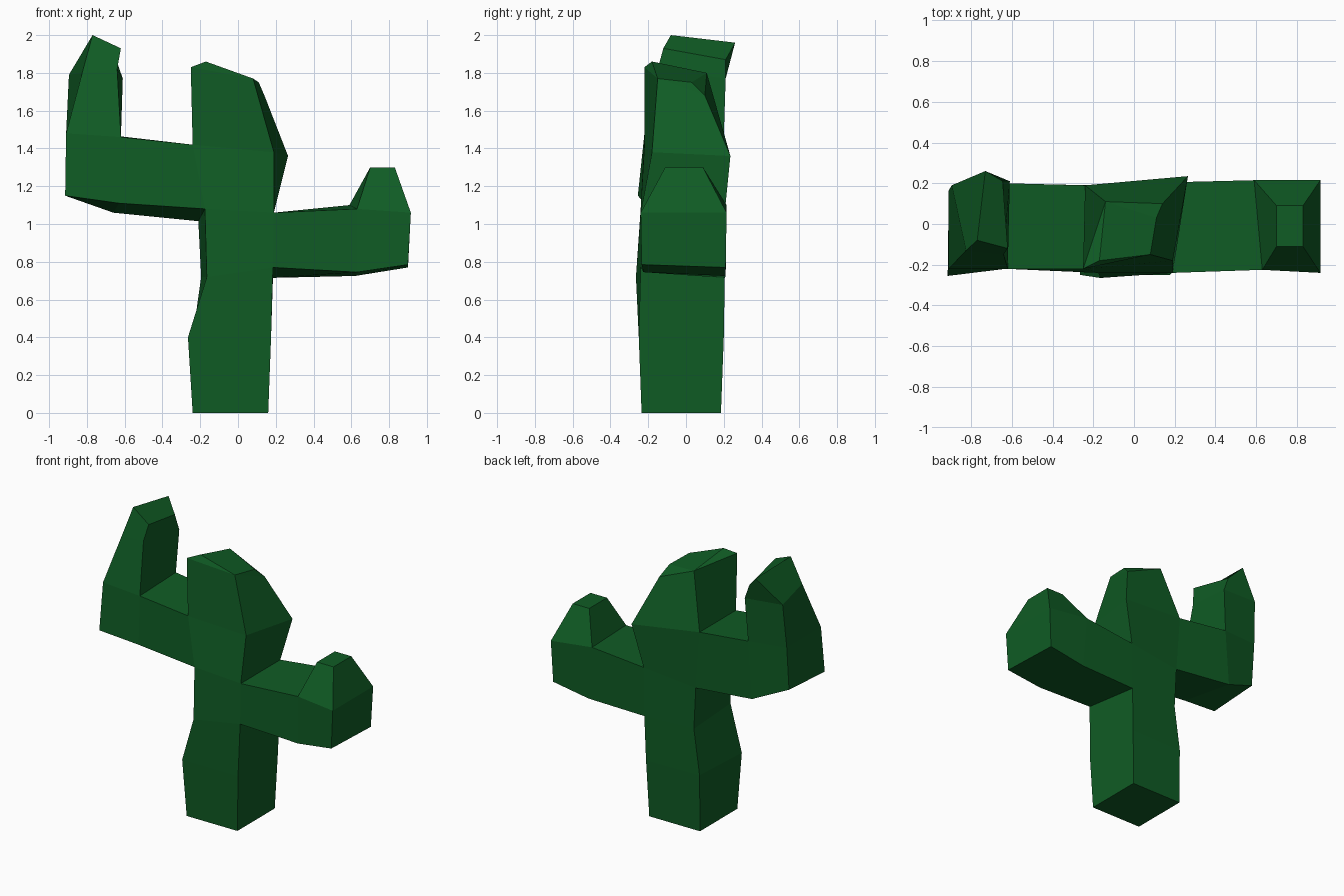
import bpy
import bmesh
from mathutils import Vector

default_cube = bpy.data.objects.get("Cube")
if default_cube:
    bpy.data.objects.remove(default_cube, do_unlink=True)

green = bpy.data.materials.new("cactus green")
green.use_nodes = True
colour = (0.005, 0.107, 0.018, 1.0)
green.diffuse_color = colour
green.node_tree.nodes["Principled BSDF"].inputs["Base Color"].default_value = colour

bm = bmesh.new()


def loft(rings, cap_start=False, cap_end=True):
    """Skin a tube of four-sided rings, with optional end caps."""
    loops = [[bm.verts.new(Vector(point)) for point in ring] for ring in rings]
    for lower, upper in zip(loops, loops[1:]):
        for i in range(len(lower)):
            j = (i + 1) % len(lower)
            bm.faces.new((lower[i], lower[j], upper[j], upper[i]))
    if cap_start:
        bm.faces.new(loops[0][::-1])
    if cap_end:
        bm.faces.new(loops[-1])


def side_section(low_ring, high_ring, front, back):
    """Section of a trunk side between two rings, from the top front round to the bottom front."""
    return [high_ring[front], high_ring[back], low_ring[back], low_ring[front]]


# Trunk rings: front right, front left, back left, back right of the model
foot = [(-.24, -.235, 0), (.16, -.235, 0), (.16, .185, 0), (-.24, .185, 0)]
bulge = [(-.265, -.25, .4), (.175, -.25, .4), (.175, .2, .4), (-.24, .19, .4)]
waist = [(-.165, -.265, .72), (.185, -.24, .77), (.185, .205, .715), (-.195, .19, .72)]
chest = [(-.175, -.24, 1.08), (.19, -.24, 1.06), (.19, .205, 1.06), (-.21, .19, 1.015)]
neck = [(-.24, -.22, 1.42), (.19, -.18, 1.38), (.265, .235, 1.36), (-.24, .19, 1.42)]
brow = [(-.25, -.22, 1.83), (.08, -.15, 1.77), (.14, .1, 1.68), (-.14, .11, 1.8)]
crown = [(-.17, -.18, 1.86), brow[1], (.11, .03, 1.75), brow[3]]
loft([foot, bulge, waist, chest, neck, brow, crown], cap_start=True)

# Short arm on the left, leaving the trunk between waist and chest
short_root = side_section(waist, chest, front=1, back=2)
short_elbow = [(.63, -.225, 1.08), (.59, .215, 1.1), (.62, .21, .725), (.63, -.225, .745)]
short_end = [(.915, -.24, 1.06), (.915, .215, 1.06), (.9, .21, .77), (.9, -.235, .785)]
loft([short_root, short_elbow, short_end])

# Tapered knob on the short arm
knob_base = [short_elbow[0], short_end[0], short_end[1], short_elbow[1]]
knob_top = [(x, y, 1.3) for x, y in ((.7, -.11), (.83, -.11), (.83, .09), (.7, .09))]
loft([knob_base, knob_top])

# Long arm on the right, leaving the trunk between chest and neck
long_root = side_section(chest, neck, front=0, back=3)
long_elbow = [(-.62, -.22, 1.46), (-.63, .2, 1.465), (-.66, .2, 1.06), (-.63, -.22, 1.11)]
long_end = [(-.91, -.22, 1.48), (-.91, .165, 1.48), (-.91, .14, 1.17), (-.915, -.255, 1.15)]
loft([long_root, long_elbow, long_end])

# Upright tip on the long arm
tip_base = [long_end[0], long_elbow[0], long_elbow[1], long_end[1]]
tip_middle = [(-.825, -.13, 1.8), (-.64, -.15, 1.82), (-.61, .21, 1.77), (-.895, .19, 1.79)]
tip_top = [(-.77, -.08, 2), (-.62, -.12, 1.93), (-.645, .21, 1.87), (-.73, .26, 1.96)]
loft([tip_base, tip_middle, tip_top])

# Weld the parts and drop the faces left inside where arms and tips branch off
bmesh.ops.remove_doubles(bm, verts=bm.verts, dist=0.001)
inner = [face for face in bm.faces if all(len(edge.link_faces) > 2 for edge in face.edges)]
bmesh.ops.delete(bm, geom=inner, context="FACES")
bmesh.ops.recalc_face_normals(bm, faces=bm.faces)

mesh = bpy.data.meshes.new("cactus")
bm.to_mesh(mesh)
bm.free()
mesh.materials.append(green)
cactus = bpy.data.objects.new("cactus", mesh)
bpy.context.collection.objects.link(cactus)
